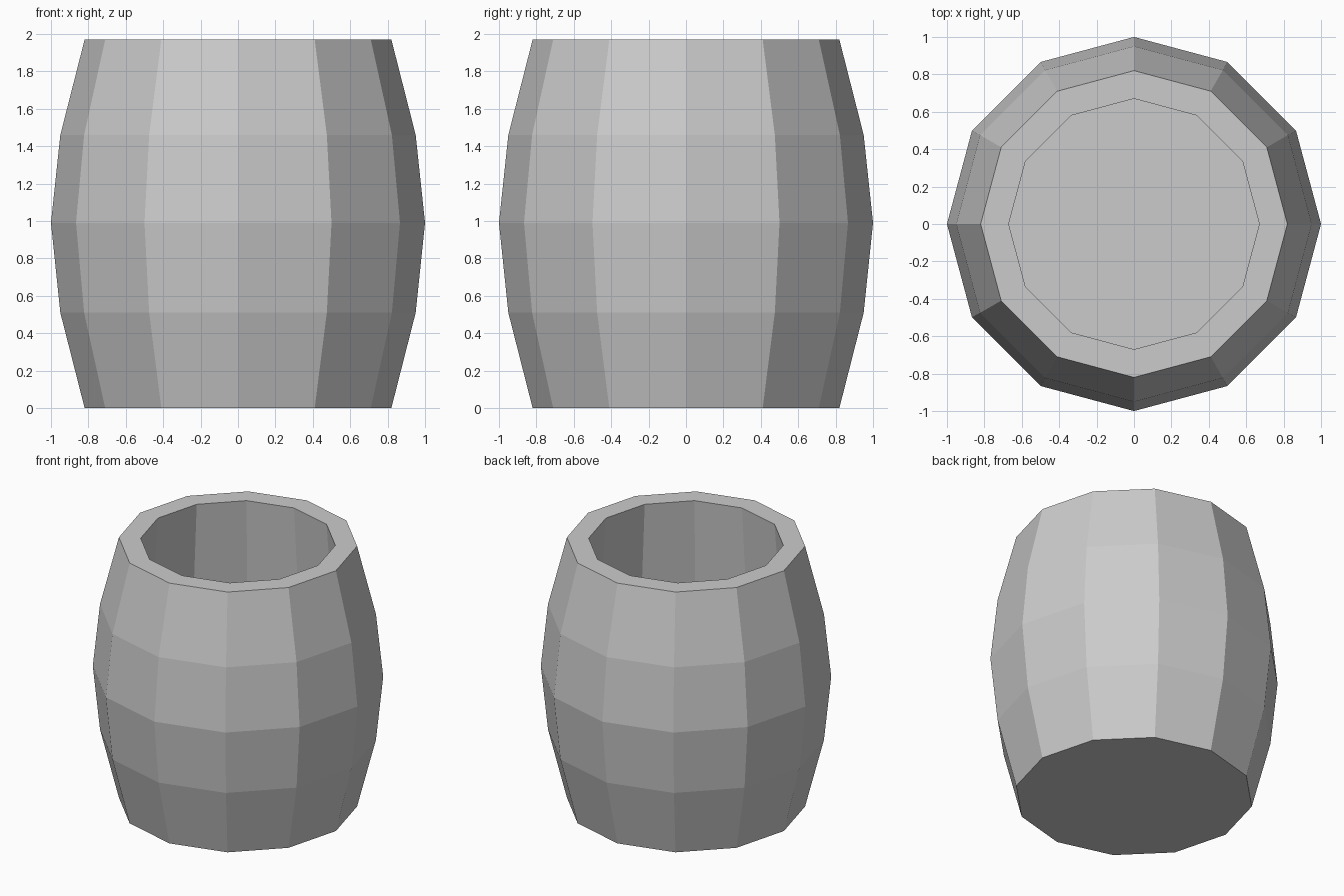
import bpy, bmesh
from math import cos, sin, pi

if "Cube" in bpy.data.objects:
    bpy.data.objects.remove(bpy.data.objects["Cube"])

SIDES = 12

# Barrel profile (radius, z): outside from base to rim, then down the inside to the floor
profile = [(0.82, 0.0), (0.95, 0.51), (1.0, 0.99), (0.95, 1.46), (0.82, 1.97),
           (0.67, 1.97), (0.80, 0.18)]

bm = bmesh.new()
rings = [[bm.verts.new((r * cos(2 * pi * i / SIDES), r * sin(2 * pi * i / SIDES), z))
          for i in range(SIDES)] for r, z in profile]

# Staves, rim and inner wall
for low, high in zip(rings, rings[1:]):
    for i in range(SIDES):
        j = (i + 1) % SIDES
        bm.faces.new((low[i], low[j], high[j], high[i]))

# Underside and inner floor
bm.faces.new(rings[0][::-1])
bm.faces.new(rings[-1])

bmesh.ops.recalc_face_normals(bm, faces=bm.faces)
mesh = bpy.data.meshes.new("barrel")
bm.to_mesh(mesh)
bm.free()
barrel = bpy.data.objects.new("barrel", mesh)
bpy.context.collection.objects.link(barrel)
